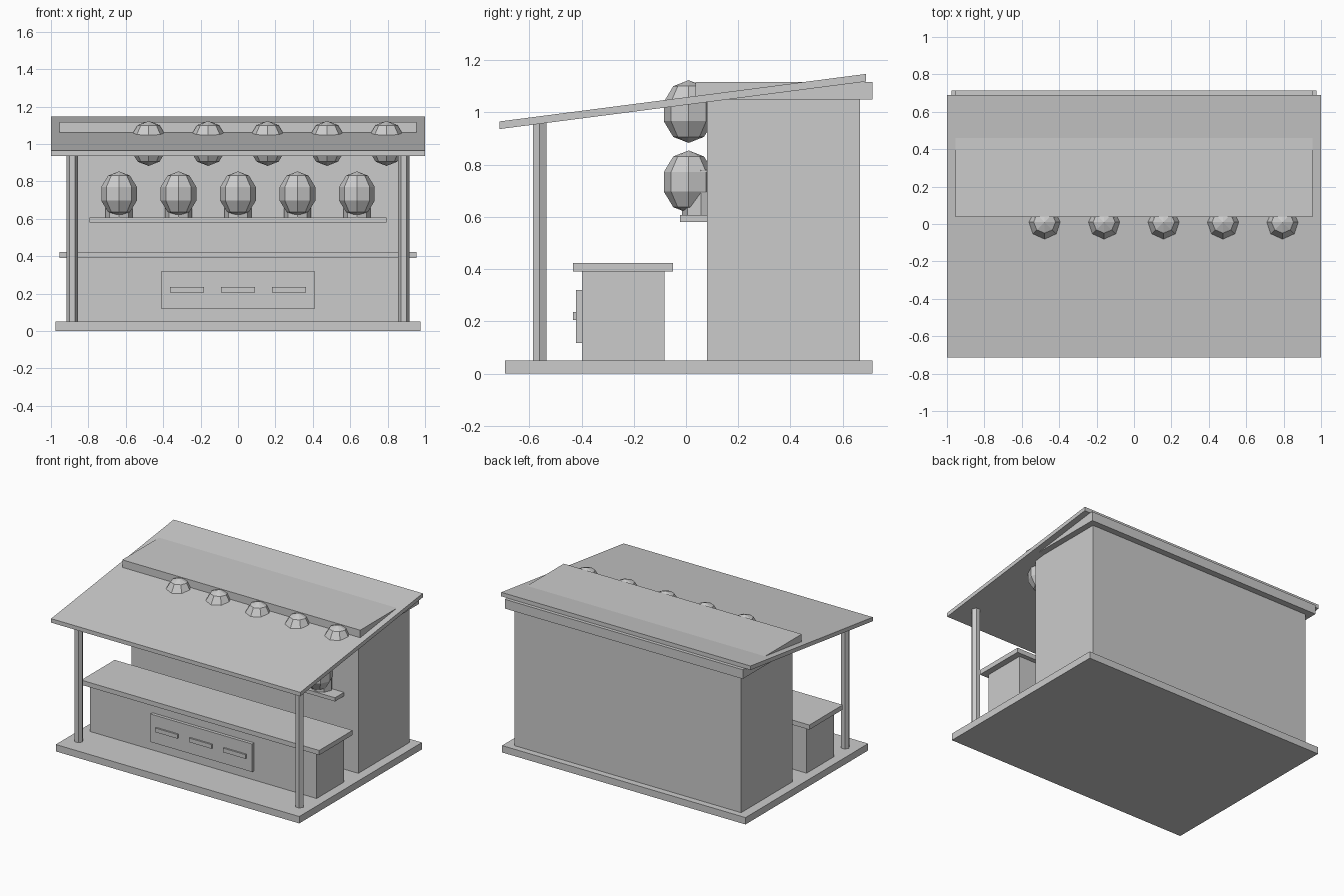
import bpy
import bmesh
from mathutils import Matrix

cube = bpy.data.objects.get("Cube")
if cube:
    bpy.data.objects.remove(cube, do_unlink=True)

# One plain colour for the whole stall
grey = bpy.data.materials.new("plain grey")
grey.use_nodes = True
colour = (0.6, 0.6, 0.6, 1)
grey.diffuse_color = colour
grey.node_tree.nodes["Principled BSDF"].inputs["Base Color"].default_value = colour


def finish(name, bm):
    bmesh.ops.recalc_face_normals(bm, faces=bm.faces)
    mesh = bpy.data.meshes.new(name)
    bm.to_mesh(mesh)
    bm.free()
    mesh.materials.append(grey)
    obj = bpy.data.objects.new(name, mesh)
    bpy.context.collection.objects.link(obj)
    return obj


def box(name, x, y, z, rise=0):
    """Box from (low, high) ranges; rise lifts the rear edge into a slope."""
    bm = bmesh.new()
    bmesh.ops.create_cube(bm, size=1)
    for v in bm.verts:
        back = v.co.y > 0
        v.co = [r[int(c > 0)] for r, c in zip((x, y, z), v.co)]
        v.co.z += rise * back
    return finish(name, bm)


def prism(name, sides, radius, x, y, z):
    bm = bmesh.new()
    place = Matrix.Translation((x, y, sum(z) / 2))
    # First corner points along y
    turn = Matrix.Rotation(1.5707963, 4, "Z")
    bmesh.ops.create_cone(bm, cap_ends=True, segments=sides, radius1=radius,
                          radius2=radius, depth=z[1] - z[0], matrix=place @ turn)
    return finish(name, bm)


def lantern(name, x, z):
    bm = bmesh.new()
    place = Matrix.Translation((x, 0.01, z)) @ Matrix.Diagonal((1, 1, 1.2, 1))
    bmesh.ops.create_uvsphere(bm, u_segments=8, v_segments=5, radius=0.1, matrix=place)
    return finish(name, bm)


# Floor, back room and its flat roof
box("floor", (-0.977, 0.977), (-0.693, 0.713), (0, 0.05))
box("back_room", (-0.91, 0.91), (0.08, 0.667), (0.05, 1.05))
box("flat_roof", (-0.955, 0.955), (0.037, 0.713), (1.05, 1.117))

# Sloping canopy on two posts
box("canopy", (-1, 1), (-0.714, 0.69), (0.936, 0.965), rise=0.182)
for side, x in (("right", -0.886), ("left", 0.886)):
    prism(side + "_post", 6, 0.03, x, -0.56, (0.05, 0.965))

# Counter with front sign panel and raised bars
box("counter", (-0.91, 0.91), (-0.398, -0.083), (0.05, 0.39))
box("counter_top", (-0.955, 0.955), (-0.433, -0.05), (0.39, 0.424))
box("front_panel", (-0.408, 0.408), (-0.421, -0.398), (0.117, 0.32))
for i in range(3):
    x = (i - 1) * 0.273
    box(f"panel_bar_{i + 1}", (x - 0.09, x + 0.09), (-0.433, -0.421), (0.205, 0.235))

# Wall shelf with jars, and two rows of lanterns
box("wall_shelf", (-0.795, 0.795), (-0.023, 0.137), (0.58, 0.607))
for i in range(5):
    x = (i - 2) * 0.318
    prism(f"shelf_jar_{i + 1}", 8, 0.073, x, 0.057, (0.607, 0.78))
    lantern(f"lower_lantern_{i + 1}", x, 0.734)
    lantern(f"upper_lantern_{i + 1}", x + 0.158, 1.003)
